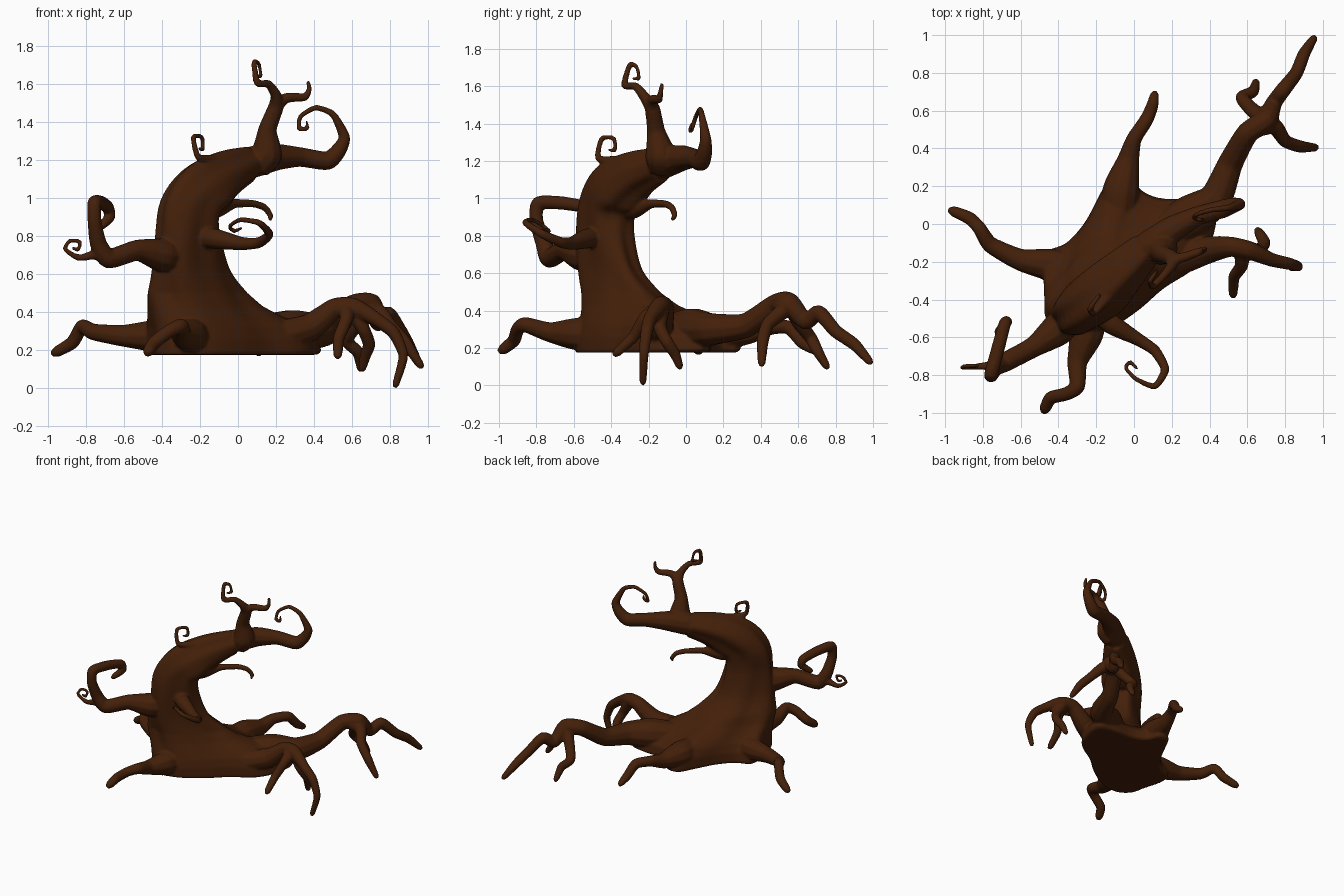
import bpy, bmesh
from math import sin, cos, atan2, radians
from mathutils import Vector


def smooth_path(pts, steps=5, closed=False, tension=.5):
    """Cardinal-spline interpolation through points of any dimension."""
    p = [Vector(q) for q in pts]
    n = len(p)
    get = (lambda i: p[i % n]) if closed else (lambda i: p[max(0, min(n - 1, i))])
    out = []
    for i in range(n if closed else n - 1):
        a, b, c, d = get(i - 1), get(i), get(i + 1), get(i + 2)
        m0, m1 = (c - a) * tension, (d - b) * tension
        for s in range(steps):
            t = s / steps
            out.append(b * (2 * t ** 3 - 3 * t * t + 1) + m0 * (t ** 3 - 2 * t * t + t)
                       + c * (3 * t * t - 2 * t ** 3) + m1 * (t ** 3 - t * t))
    if not closed:
        out.append(p[-1])
    return out


curve = bpy.data.curves.new("limbs", 'CURVE')
curve.dimensions = '3D'
curve.bevel_depth = 1.0
curve.bevel_resolution = 3
curve.use_fill_caps = True


def limb(*pts):
    """Tapered, slightly kinked tube through (x, y, z, radius) points, with a rounded tip."""
    path = smooth_path(pts, tension=.3)
    tip, prev = path[-1], path[-2]
    step = (tip - prev).to_3d().normalized() * tip[3]
    path.append(Vector((*(tip.to_3d() + step), tip[3] * 0.55)))
    sp = curve.splines.new('POLY')
    sp.points.add(len(path) - 1)
    for pt, q in zip(sp.points, path):
        pt.co = (q[0], q[1], q[2], 1)
        pt.radius = max(q[3], 0.006)


# Roots: left, back, front
limb((-.25, -.27, .29, .07), (-.42, -.22, .275, .09), (-.6, -.19, .275, .06), (-.76, -.11, .295, .045),
     (-.82, -.02, .325, .037), (-.87, .03, .24, .036), (-.955, .067, .19, .03))
limb((-.1, -.1, .28, .08), (-.07, .17, .28, .1), (-.03, .34, .28, .06), (.0, .45, .31, .042),
     (.065, .55, .31, .038), (.095, .62, .23, .034), (.108, .68, .19, .026))
limb((-.2, -.38, .28, .07), (-.25, -.58, .275, .09), (-.3, -.73, .285, .055), (-.3, -.86, .325, .042),
     (-.36, -.9, .3, .037), (-.44, -.92, .24, .036), (-.47, -.975, .195, .032))

# Long back-right root and its forks
limb((.05, -.12, .29, .08), (.28, .03, .3, .115), (.43, .13, .3, .09), (.51, .32, .32, .068), (.6, .48, .43, .06),
     (.7, .55, .44, .06), (.74, .64, .34, .045), (.79, .71, .39, .042), (.86, .8, .29, .037),
     (.9, .9, .22, .034), (.95, .98, .13, .023))
limb((.62, .5, .44, .05), (.74, .52, .4, .045), (.8, .44, .33, .036), (.88, .41, .24, .034), (.96, .405, .12, .022))
limb((.68, .56, .42, .045), (.62, .61, .33, .04), (.57, .67, .25, .035), (.63, .7, .19, .032), (.645, .75, .105, .022))

# Front-right root and its forks
limb((.02, -.24, .27, .06), (.2, -.2, .27, .085), (.38, -.14, .32, .075), (.51, -.12, .42, .055), (.61, -.14, .425, .05),
     (.73, -.19, .36, .038), (.82, -.21, .29, .034), (.87, -.225, .17, .027), (.83, -.23, .02, .02))
limb((.57, -.14, .42, .045), (.57, -.22, .36, .036), (.53, -.28, .26, .032), (.525, -.37, .175, .025))
limb((.6, -.13, .41, .045), (.66, -.14, .31, .036), (.69, -.1, .23, .034), (.67, -.06, .17, .03), (.655, -.035, .105, .022))

# Crown bough ending in a curl
limb((-.02, -.2, 1.16, .07), (.08, -.12, 1.19, .085), (.2, -.03, 1.215, .073), (.33, .04, 1.215, .053),
     (.47, .08, 1.195, .05), (.53, .1, 1.25, .042), (.56, .105, 1.32, .031), (.5, .085, 1.44, .019),
     (.41, .075, 1.475, .016), (.33, .05, 1.43, .014), (.32, .03, 1.365, .013), (.365, .02, 1.365, .012), (.36, .03, 1.4, .009))
# Upright bough, forking in two
limb((.1, -.13, 1.16, .07), (.15, -.135, 1.23, .085), (.155, -.16, 1.36, .05), (.2, -.18, 1.48, .042), (.2, -.22, 1.54, .03),
     (.16, -.27, 1.6, .022), (.1, -.33, 1.605, .019), (.085, -.3, 1.715, .015), (.11, -.265, 1.705, .012),
     (.12, -.25, 1.64, .011), (.1, -.28, 1.64, .01))
limb((.18, -.18, 1.45, .036), (.25, -.18, 1.525, .028), (.35, -.145, 1.53, .022), (.375, -.135, 1.57, .015),
     (.37, -.13, 1.605, .013))
# Small curled twig on the shoulder
limb((-.05, -.28, 1.16, .05), (-.12, -.36, 1.19, .038), (-.21, -.47, 1.215, .018), (-.235, -.45, 1.32, .015),
     (-.19, -.385, 1.32, .013), (-.185, -.38, 1.255, .012), (-.205, -.41, 1.26, .01))
# Inner twig below the bend
limb((-.25, -.4, .94, .06), (-.12, -.28, .94, .05), (-.02, -.19, .97, .026), (.08, -.11, .97, .021),
     (.14, -.075, .95, .019), (.17, -.06, .91, .016), (.17, -.07, .89, .013))
# Front curling twig
limb((-.26, -.42, .8, .05), (-.12, -.53, .785, .055), (.02, -.61, .76, .036), (.11, -.67, .765, .03), (.165, -.77, .81, .024),
     (.11, -.86, .87, .018), (.01, -.82, .885, .014), (-.045, -.76, .85, .012), (-.02, -.73, .825, .012), (.015, -.765, .84, .01))
# Left bough rising into a thick hook, plus its fine curl
limb((-.28, -.44, .68, .06), (-.4, -.555, .7, .09), (-.53, -.65, .725, .057), (-.68, -.73, .68, .053), (-.735, -.76, .76, .046),
     (-.755, -.8, .88, .038), (-.755, -.79, .975, .038), (-.72, -.66, .975, .037), (-.685, -.53, .95, .034),
     (-.675, -.52, .9, .03), (-.72, -.57, .85, .022))
limb((-.68, -.74, .7, .04), (-.76, -.75, .7, .026), (-.84, -.755, .685, .017), (-.91, -.76, .73, .013),
     (-.885, -.75, .775, .012), (-.83, -.75, .77, .011), (-.84, -.755, .725, .01), (-.87, -.76, .74, .009))

# Trunk: flared base outline lofted into twisted elliptical sections
outline = [(.43, .09), (.3, .13), (.13, .14), (.03, .19), (-.02, .28), (-.11, .28), (-.18, .16), (-.26, .01), (-.36, -.1),
           (-.47, -.15), (-.48, -.26), (-.44, -.4), (-.41, -.52), (-.3, -.59), (-.14, -.56), (.02, -.46), (.16, -.34),
           (.34, -.22), (.42, -.07)]
base = smooth_path(outline, 5, closed=True)
lean = radians(35)
along = Vector((cos(lean), sin(lean), 0))
across = Vector((-sin(lean), cos(lean), 0))
up = Vector((0, 0, 1))
hub = Vector((-.1, -.22))
angles = [atan2(p[1] - hub[1], p[0] - hub[0]) - lean for p in base]


def section(c, a, b, tilt):
    t = radians(tilt)
    u = along * cos(t) - up * sin(t)
    ring = []
    for th in angles:
        k = 1 + .06 * sin(4 * th + 6 * c[2]) + .03 * sin(7 * th - 4 * c[2])
        ring.append(Vector(c) + k * (a * cos(th) * u + b * sin(th) * across))
    return ring


rings = []
foot = section((-.22, -.345, .5), .28, .165, 0)
for z, t in ((.175, .06), (.19, 0), (.26, .04), (.32, .22), (.37, .48), (.43, .78), (.5, 1)):
    rings.append([Vector((p[0], p[1], z)).lerp(Vector((f.x, f.y, z)), t) for p, f in zip(base, foot)])
profile = smooth_path([(-.22, -.345, .5, .28, .165, 0), (-.25, -.405, .62, .22, .13, 0), (-.26, -.435, .8, .185, .125, 0),
                       (-.25, -.425, .95, .17, .135, 15), (-.17, -.365, 1.05, .165, .14, 42),
                       (-.06, -.26, 1.13, .125, .12, 62), (.06, -.14, 1.18, .09, .09, 75)], 4)
rings += [section(q[:3], q[3], q[4], q[5]) for q in profile[1:]]

# Merge limbs and trunk into one closed surface
limbs = bpy.data.objects.new("limbs", curve)
bpy.context.collection.objects.link(limbs)
bpy.context.view_layer.update()
tubes = limbs.evaluated_get(bpy.context.evaluated_depsgraph_get()).to_mesh()
bm = bmesh.new()
bm.from_mesh(tubes)
bpy.data.objects.remove(limbs)
loops = [[bm.verts.new(v) for v in r] for r in rings]
for lo, hi in zip(loops, loops[1:]):
    for i in range(len(lo)):
        j = (i + 1) % len(lo)
        bm.faces.new((lo[i], lo[j], hi[j], hi[i]))
bm.faces.new(loops[0][::-1])
bm.faces.new(loops[-1])
bmesh.ops.remove_doubles(bm, verts=bm.verts, dist=1e-5)
bmesh.ops.recalc_face_normals(bm, faces=bm.faces)
mesh = bpy.data.meshes.new("gnarled_tree")
bm.to_mesh(mesh)
bm.free()
tree = bpy.data.objects.new("gnarled_tree", mesh)
bpy.context.collection.objects.link(tree)

bark = bpy.data.materials.new("bark")
bark.diffuse_color = (.058, .0145, .003, 1)
mesh.materials.append(bark)

# Voxel fuse plus smoothing blends the joints like natural wood
remesh = tree.modifiers.new("fuse", 'REMESH')
remesh.mode = 'VOXEL'
remesh.voxel_size = .008
remesh.use_smooth_shade = True
soften = tree.modifiers.new("soften", 'SMOOTH')
soften.factor = .5
soften.iterations = 8
